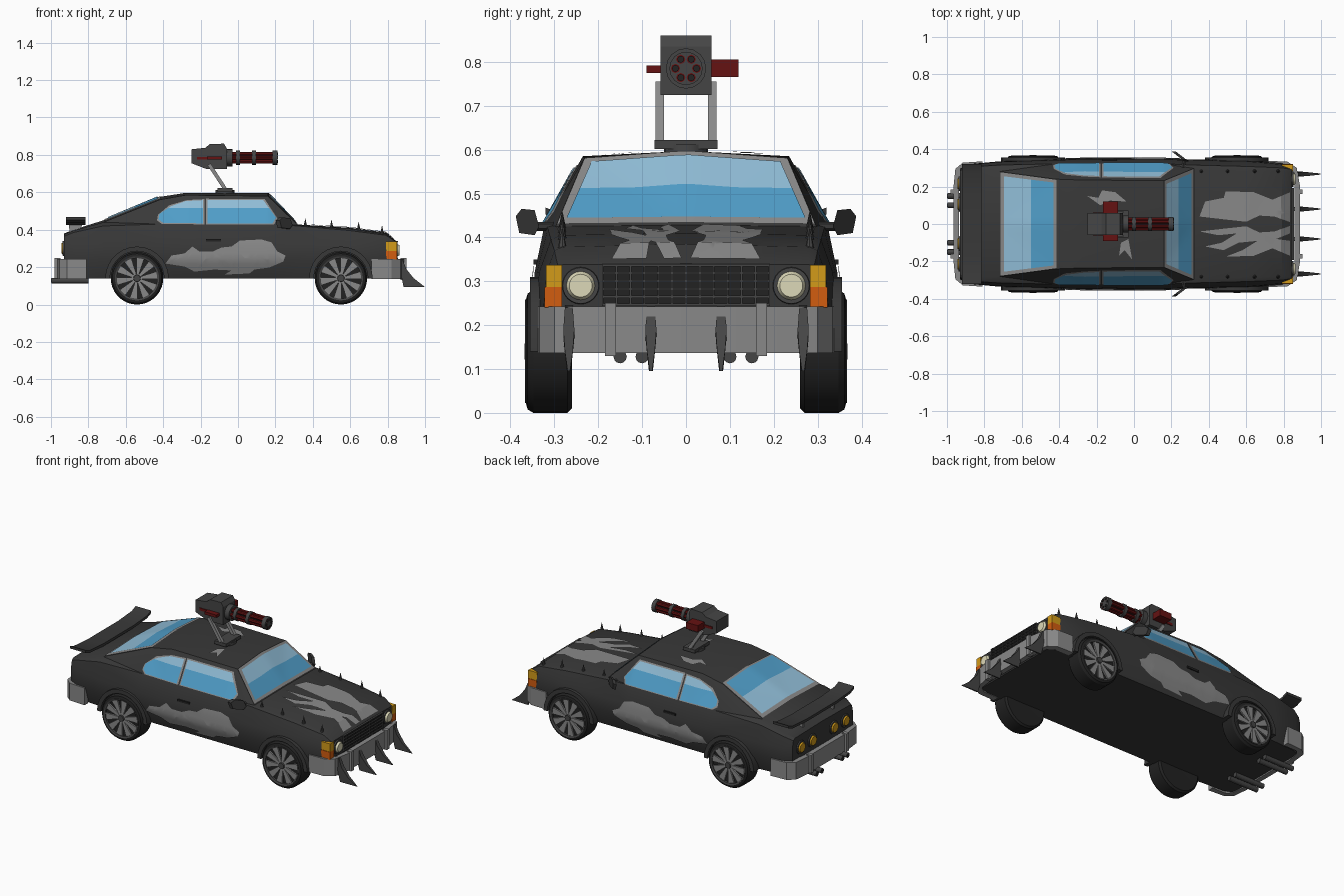
import bpy, bmesh, math
from mathutils import Vector, Matrix
from mathutils.bvhtree import BVHTree

if "Cube" in bpy.data.objects:
    bpy.data.objects.remove(bpy.data.objects["Cube"])

def mat(name, r, g, b):
    m = bpy.data.materials.new(name)
    m.diffuse_color = (r, g, b, 1)
    m.use_nodes = True
    m.node_tree.nodes["Principled BSDF"].inputs["Base Color"].default_value = m.diffuse_color
    return m

CHAR = mat("charcoal paint", .04, .04, .04)
BLACK = mat("black rubber", .016, .016, .016)
DARK = mat("dark metal", .06, .06, .06)
GREY = mat("light grey", .25, .25, .25)
BLUE = mat("glass blue", .08, .34, .58)
PALE = mat("pale glass", .28, .51, .68)
RED = mat("dark red", .13, .006, .006)
AMBER = mat("amber", .65, .33, .01)
ORANGE = mat("orange", .65, .11, .005)
CREAM = mat("cream", .72, .69, .48)

def finish(name, bm, *mats, recalc=True):
    if recalc:
        bmesh.ops.recalc_face_normals(bm, faces=bm.faces)
    me = bpy.data.meshes.new(name)
    bm.to_mesh(me)
    bm.free()
    for m in mats:
        me.materials.append(m)
    ob = bpy.data.objects.new(name, me)
    bpy.context.collection.objects.link(ob)
    return ob

def loft(name, rings, m, caps=True, closed=False):
    bm = bmesh.new()
    vs = [[bm.verts.new(p) for p in r] for r in rings]
    n = len(vs[0])
    pairs = list(zip(vs, vs[1:])) + ([(vs[-1], vs[0])] if closed else [])
    for a, b in pairs:
        for i in range(n):
            bm.faces.new((a[i], a[(i + 1) % n], b[(i + 1) % n], b[i]))
    if caps:
        bm.faces.new(vs[0])
        bm.faces.new(vs[-1])
    return finish(name, bm, m)

def prism(name, pts, axis, lo, hi, m):
    put = {'x': lambda a, b, t: (t, a, b), 'y': lambda a, b, t: (a, t, b), 'z': lambda a, b, t: (a, b, t)}[axis]
    return loft(name, [[put(a, b, t) for a, b in pts] for t in (lo, hi)], m)

def box(name, x0, x1, y0, y1, z0, z1, m):
    return prism(name, [(x0, y0), (x1, y0), (x1, y1), (x0, y1)], 'z', z0, z1, m)

def rod(name, p0, p1, r0, r1, n, m, turn=0):
    p0, p1 = Vector(p0), Vector(p1)
    d = p1 - p0
    bm = bmesh.new()
    M = Matrix.Translation((p0 + p1) / 2) @ d.to_track_quat('Z', 'Y').to_matrix().to_4x4() @ Matrix.Rotation(turn, 4, 'Z')
    bmesh.ops.create_cone(bm, cap_ends=True, segments=n, radius1=r0, radius2=r1, depth=d.length, matrix=M)
    return finish(name, bm, m)

def lathe(name, prof, cx, cz, s, n, m):
    rings = [[(cx + r * math.cos(a), s * y, cz + r * math.sin(a)) for r, y in prof]
             for a in [2 * math.pi * i / n for i in range(n)]]
    return loft(name, rings, m, caps=False, closed=True)

# car body: x, bottom y, rocker y, side y, belt (y, z), roof or hood edge (y, z), centre z
ST = [(-.93, .27, .295, .295, .285, .365, .27, .375, .38), (-.88, .29, .32, .318, .305, .385, .285, .395, .40),
      (-.72, .30, .335, .332, .315, .42, .28, .44, .45), (-.42, .31, .345, .342, .322, .43, .24, .56, .575),
      (-.28, .31, .35, .345, .322, .43, .235, .585, .597), (.16, .31, .35, .345, .322, .43, .232, .58, .597),
      (.32, .31, .345, .34, .315, .42, .297, .425, .428), (.6, .31, .34, .335, .308, .395, .285, .405, .41),
      (.79, .30, .325, .318, .30, .37, .28, .378, .385), (.845, .28, .30, .298, .292, .335, .28, .338, .34)]
rings = []
for x, yb, ym, ys, yt, zt, ye, ze, zc in ST:
    half = [(yb, .14), (ym, .24), (ys, .32), (yt, zt), (ye, ze)]
    rings.append([(x, y, z) for y, z in half] + [(x, 0, zc)] + [(x, -y, z) for y, z in half[::-1]])
body = loft("car_body", rings, CHAR)
tmp = bmesh.new()
tmp.from_mesh(body.data)
bmesh.ops.triangulate(tmp, faces=tmp.faces)
tmp.to_mesh(body.data)
TREE = BVHTree.FromBMesh(tmp)
tmp.free()

# thin plates laid on the body, seen along d, cut on a grid to follow it
def decal(name, pts, d, eps, mats, split=None):
    d = Vector(d)
    top = d.z > 0
    bm = bmesh.new()
    bm.faces.new([bm.verts.new((a, b, 0) if top else (a, 0, b)) for a, b in pts])
    bmesh.ops.triangulate(bm, faces=bm.faces)
    for ax in ((0, 1) if top else (0, 2)):
        cuts = [i * .03 + .007 for i in range(-32, 32)]
        if split and split[0] == ax:
            cuts.append(split[1])
        vals = [v.co[ax] for v in bm.verts]
        for c in cuts:
            if min(vals) < c < max(vals):
                co, no = Vector(), Vector()
                co[ax], no[ax] = c, 1
                bmesh.ops.bisect_plane(bm, geom=bm.verts[:] + bm.edges[:] + bm.faces[:], plane_co=co, plane_no=no)
    if split:
        for f in bm.faces:
            f.material_index = int((f.calc_center_median()[split[0]] - split[1]) * split[2] > 0)
    lost = []
    for v in bm.verts:
        hit = TREE.ray_cast(v.co + d * 2, -d)[0]
        if hit:
            v.co = hit + d * eps
        else:
            lost.append(v)
    bmesh.ops.delete(bm, geom=lost, context='VERTS')
    bm.normal_update()
    for f in bm.faces:
        if f.normal.dot(d) < 0:
            f.normal_flip()
    return finish(name, bm, *mats, recalc=False)

UP = (0, 0, 1)
def trapezoid(x0, y0, x1, y1):
    return [(x0, -y0), (x1, -y1), (x1, y1), (x0, y0)]

decal("windshield_frame", trapezoid(.163, .231, .317, .294), UP, .004, [GREY])
decal("windshield_glass", trapezoid(.175, .215, .308, .272), UP, .008, [BLUE, PALE], (0, .238, -1))
decal("rear_window_frame", trapezoid(-.715, .277, -.415, .236), UP, .004, [GREY])
decal("rear_window_glass", trapezoid(-.695, .255, -.43, .222), UP, .008, [BLUE, PALE], (0, -.55, -1))

FLAME = [(.01, .342), (.125, .348), (.18, .332), (.19, .294), (.254, .262), (.243, .23), (.168, .198), (.088, .187),
         (.061, .166), (-.072, .16), (-.035, .182), (-.126, .187), (-.233, .176), (-.168, .198), (-.286, .203),
         (-.388, .219), (-.313, .246), (-.356, .262), (-.286, .273), (-.243, .31), (-.206, .283), (-.136, .283),
         (-.088, .262), (-.045, .294), (-.088, .305), (-.035, .31)]
HOOD = [(.835, .17), (.74, .13), (.64, .17), (.49, .175), (.58, .14), (.66, .09), (.56, .10), (.48, .14), (.38, .12),
        (.47, .10), (.55, .05), (.45, .06), (.35, .04), (.48, .025), (.60, .012), (.67, .045), (.75, .04), (.835, .01),
        (.835, .05), (.76, .08), (.835, .09)]
REAR_WIN = [(-.425, .455), (-.40, .437), (-.188, .434), (-.186, .558), (-.28, .553), (-.36, .525), (-.42, .485)]
FRONT_WIN = [(-.162, .434), (.185, .434), (.203, .465), (.135, .558), (-.162, .56)]

def grow(pts, k):
    cx, cz = [sum(p[i] for p in pts) / len(pts) for i in (0, 1)]
    return [(x + math.copysign(k, x - cx), z + math.copysign(k * .7, z - cz)) for x, z in pts]

for s in (1, -1):
    side = (0, s, 0)
    for nm, w in (("rear_side_window", REAR_WIN), ("front_side_window", FRONT_WIN)):
        decal(nm + "_frame", grow(w, .008), side, .004, [GREY])
        decal(nm, w, side, .008, [BLUE, PALE], (2, .515, 1))
    decal("side_flame", FLAME, side, .005, [GREY])
    decal("hood_flame", [(x, s * y) for x, y in HOOD], UP, .005, [GREY])
    box("door_handle", -.17, -.09, s * .335, s * .348, .338, .35, BLACK)
decal("roof_flame_a", [(-.25, .15), (-.19, .14), (-.17, .18), (-.1, .17), (-.04, .12), (-.13, .125), (-.18, .1)], UP, .005, [GREY])
decal("roof_flame_b", [(-.08, -.17), (-.05, -.14), (-.01, -.19), (-.03, -.08), (-.07, -.1)], UP, .005, [GREY])

# wheels and arches
for s in (1, -1):
    for cx in (-.54, .55):
        lathe("tyre", [(.001, .262), (.13, .26), (.14, .27), (.14, .348), (.132, .361), (.118, .365), (.112, .352), (.001, .348)],
              cx, .14, s, 36, BLACK)
        lathe("rim_ring", [(.108, .345), (.118, .345), (.118, .367), (.108, .364)], cx, .14, s, 36, DARK)
        for k in range(10):
            a = k * math.pi / 5 + .15
            ca, sa = math.cos(a), math.sin(a)
            pts = [(cx + r * ca - t * sa, .14 + r * sa + t * ca) for r, t in ((.015, -.006), (.11, -.021), (.11, .021), (.015, .006))]
            prism("wheel_spoke", pts, 'y', s * .345, s * .36, GREY)
        rod("wheel_hub", (cx, s * .34, .14), (cx, s * .368, .14), .024, .018, 12, DARK)
        arc = [math.pi * i / 14 for i in range(15)]
        pts = [(cx + .17 * math.cos(a), .14 + .17 * math.sin(a)) for a in arc]
        pts += [(cx + .145 * math.cos(a), .14 + .145 * math.sin(a)) for a in arc[::-1]]
        prism("wheel_arch", pts, 'y', s * .30, s * .356, CHAR)

# bumpers
def bumper(name, half, inner):
    ring = half + [(x, -y) for x, y in half[::-1]] + [(x, -y) for x, y in inner] + inner[::-1]
    prism(name, ring, 'z', .137, .243, GREY)

bumper("front_bumper", [(.715, .337), (.82, .334), (.87, .30), (.888, .2)], [(.715, .30), (.81, .30), (.85, .275), (.858, .2)])
bumper("rear_bumper", [(-.81, .335), (-.915, .328), (-.955, .295), (-.965, .2)], [(-.81, .30), (-.90, .30), (-.925, .27), (-.935, .2)])
for s in (1, -1):
    box("front_bumper_guard", .87, .90, s * .16, s * .185, .13, .25, GREY)
    box("rear_bumper_guard", -.98, -.95, s * .16, s * .185, .14, .25, GREY)
    # ram spikes
    for y in (.08, .267):
        w = lambda t: [(.85, s * y + t, .245), (.88, s * y + t, .24), (.90, s * y + 1.4 * t, .19), (.94, s * y + t, .14),
                       (.998, s * y + .3 * t, .095), (.885, s * y + .5 * t, .095), (.87, s * y + 1.4 * t, .17)]
        loft("ram_spike", [w(-.009), w(.009)], DARK)
    # hood spikes
    for x, z in ((.36, .415), (.5, .408), (.645, .397), (.77, .377)):
        rod("hood_spike", (x, s * .282, z - .005), (x, s * .282, z + .045), .011, .0005, 8, DARK)
    # lamps
    rod("headlight_ring", (.84, s * .24, .29), (.853, s * .24, .29), .043, .041, 24, DARK)
    rod("headlight", (.845, s * .24, .29), (.864, s * .24, .29), .037, .026, 24, CREAM)
    box("turn_signal_lower", .79, .85, s * .283, s * .322, .24, .287, ORANGE)
    box("turn_signal_upper", .79, .85, s * .283, s * .319, .287, .337, AMBER)
    for y in (.105, .215):
        rod("tail_light_ring", (-.925, s * y, .30), (-.937, s * y, .30), .041, .039, 20, DARK)
        rod("tail_light", (-.93, s * y, .30), (-.945, s * y, .30), .033, .027, 20, AMBER)
    # twin exhaust pipes
    for y in (.10, .15):
        rod("exhaust_pipe", (-.80, s * y, .128), (-.998, s * y, .128), .015, .015, 12, DARK)
        rod("exhaust_bore", (-.99, s * y, .128), (-.999, s * y, .128), .010, .010, 12, BLACK)
    # door mirrors
    mir = prism("door_mirror", [(.335, .425), (.345, .462), (.375, .465), (.388, .448), (.38, .41), (.345, .405)], 'x', .27, .292, CHAR)
    for v in mir.data.vertices:
        v.co.x -= (v.co.y - .335) * 1.3
        v.co.y *= s
    if s < 0:
        mir.data.flip_normals()
    rod("mirror_arm", (.26, s * .30, .425), (.27, s * .345, .425), .01, .01, 6, CHAR)
    prism("spoiler_strut", [(-.90, .38), (-.85, .39), (-.825, .44), (-.905, .438)], 'y', s * .14, s * .155, GREY)

# grille
box("grille_back", .84, .849, -.19, .19, .245, .335, BLACK)
for i in range(6):
    box("grille_bar", .845, .856, -.192, .192, .244 + i * .018, .249 + i * .018, DARK)
for i in range(13):
    y = -.19 + i * .38 / 12
    box("grille_slat", .845, .854, y - .002, y + .002, .244, .337, DARK)

# rear spoiler
wing = [(-.32, .468), (-.28, .452), (-.15, .442), (.15, .442), (.28, .452), (.32, .468)]
prism("rear_spoiler", wing + [(y, z - .016) for y, z in wing[::-1]], 'x', -.92, -.815, CHAR)

# roof gun
box("gun_base", -.11, -.03, -.072, .072, .602, .622, DARK)
rod("gun_swivel", (-.07, 0, .59), (-.07, 0, .612), .05, .05, 16, DARK)
prism("gun_housing", [(-.248, .83), (-.248, .755), (-.17, .725), (-.06, .725), (-.06, .835), (-.075, .86), (-.15, .858), (-.175, .838)],
      'y', -.058, .058, DARK)
for s in (1, -1):
    rod("gun_arm", (-.065, s * .06, .612), (-.155, s * .06, .75), .014, .014, 4, GREY, math.pi / 4)
    box("gun_side_stripe", -.22, -.1, s * .057, s * .062, .775, .79, RED)
box("ammo_box", -.165, -.085, .058, .12, .765, .805, RED)
box("ammo_feed", -.165, -.085, -.09, -.058, .775, .792, RED)
rod("gun_collar", (-.062, 0, .785), (-.03, 0, .785), .046, .046, 16, DARK)
for k in range(6):
    a = k * math.pi / 3
    y, z = .024 * math.cos(a), .785 + .024 * math.sin(a)
    rod("gun_barrel", (-.04, y, z), (.21, y, z), .0105, .0105, 8, RED)
    rod("barrel_bore", (.2, y, z), (.214, y, z), .008, .008, 8, BLACK)
rod("barrel_core", (-.04, 0, .785), (.2, 0, .785), .014, .014, 8, BLACK)
for x0, x1 in ((-.01, .01), (.075, .095), (.185, .21)):
    rod("barrel_clamp", (x0, 0, .785), (x1, 0, .785), .038, .038, 16, DARK)

# smooth round parts, keep edges sharp
for ob in bpy.context.collection.objects:
    ob.select_set(True)
bpy.context.view_layer.objects.active = body
bpy.ops.object.shade_smooth_by_angle(angle=math.radians(28))
